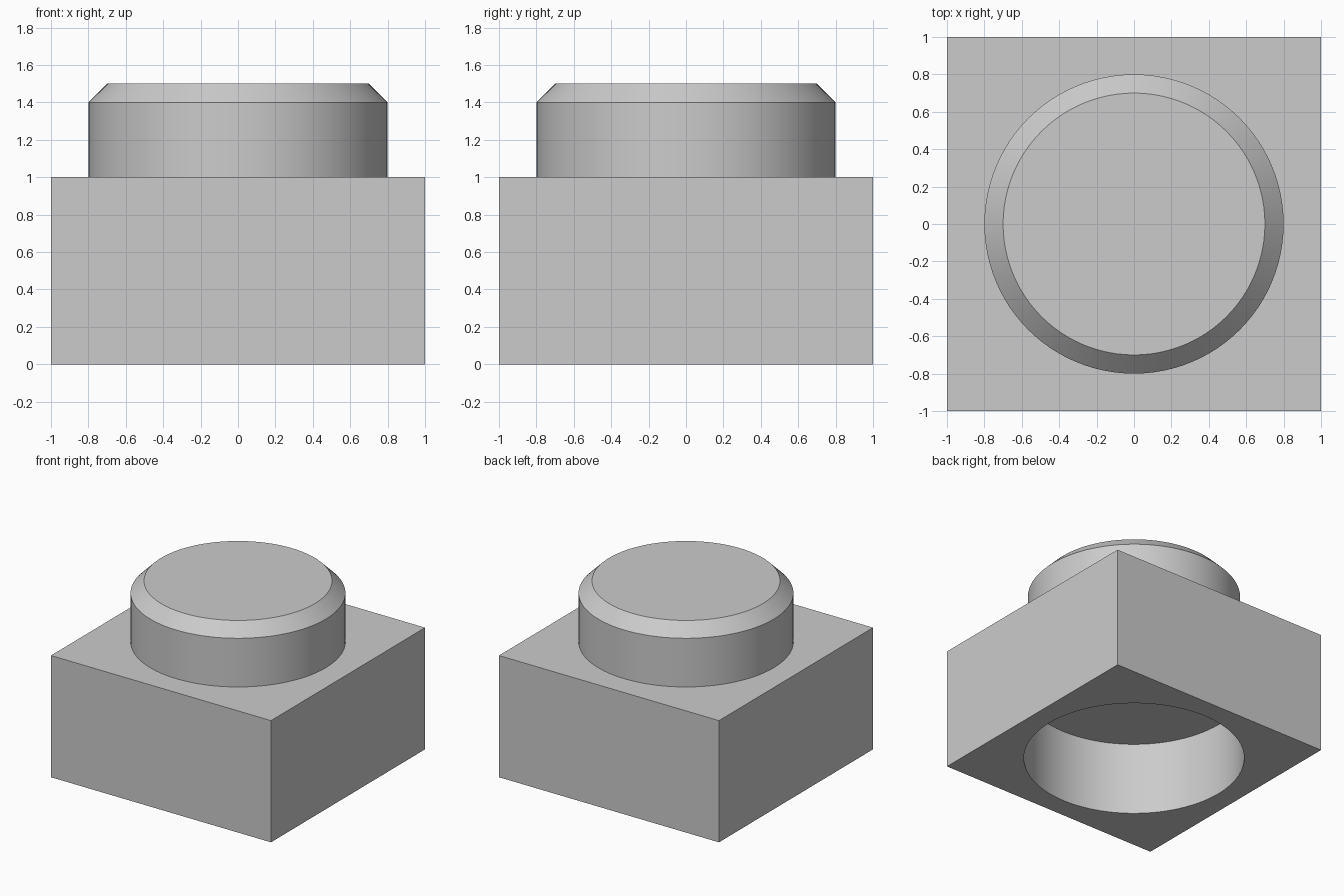
import bpy
import bmesh
from math import radians, tau, cos, sin

cube = bpy.data.objects.get("Cube")
if cube:
    bpy.data.objects.remove(cube, do_unlink=True)

SEGMENTS = 96

# Single grey material
grey = bpy.data.materials.new("plain grey")
grey.use_nodes = True
colour = (0.6, 0.6, 0.6, 1.0)
grey.diffuse_color = colour
grey.node_tree.nodes["Principled BSDF"].inputs["Base Color"].default_value = colour


def add_object(name, bm):
    bmesh.ops.recalc_face_normals(bm, faces=bm.faces)
    mesh = bpy.data.meshes.new(name)
    bm.to_mesh(mesh)
    bm.free()
    mesh.materials.append(grey)
    obj = bpy.data.objects.new(name, mesh)
    bpy.context.collection.objects.link(obj)
    return obj


def turned_solid(name, profile):
    """Capped round solid from (radius, height) pairs, bottom to top."""
    bm = bmesh.new()
    angles = [tau * i / SEGMENTS for i in range(SEGMENTS)]
    rings = [[bm.verts.new((r * cos(a), r * sin(a), z)) for a in angles]
             for r, z in profile]
    for low, high in zip(rings, rings[1:]):
        for i in range(SEGMENTS):
            j = (i + 1) % SEGMENTS
            bm.faces.new((low[i], low[j], high[j], high[i]))
    bm.faces.new(rings[0])
    bm.faces.new(rings[-1])
    return add_object(name, bm)


def select_only(obj):
    bpy.ops.object.select_all(action="DESELECT")
    obj.select_set(True)
    bpy.context.view_layer.objects.active = obj


# Square base block
bm = bmesh.new()
bmesh.ops.create_cube(bm, size=1)
bmesh.ops.scale(bm, vec=(2, 2, 1), verts=bm.verts)
bmesh.ops.translate(bm, vec=(0, 0, 0.5), verts=bm.verts)
base = add_object("base_block", bm)

# Round socket cut into the underside
cutter = turned_solid("socket_cutter", [(0.83, -0.2), (0.83, 0.6)])
cutter.hide_render = True
cut = base.modifiers.new("socket", "BOOLEAN")
cut.operation = "DIFFERENCE"
cut.solver = "EXACT"
cut.object = cutter
select_only(base)
bpy.ops.object.modifier_apply(modifier=cut.name)
bpy.data.objects.remove(cutter, do_unlink=True)

# Chamfered round stud on top, seated slightly into the block
stud = turned_solid("top_stud", [(0.8, 0.95), (0.8, 1.4), (0.7, 1.5)])

# Smooth round walls, crisp edges
for obj in (base, stud):
    select_only(obj)
    bpy.ops.object.shade_smooth_by_angle(angle=radians(30))
